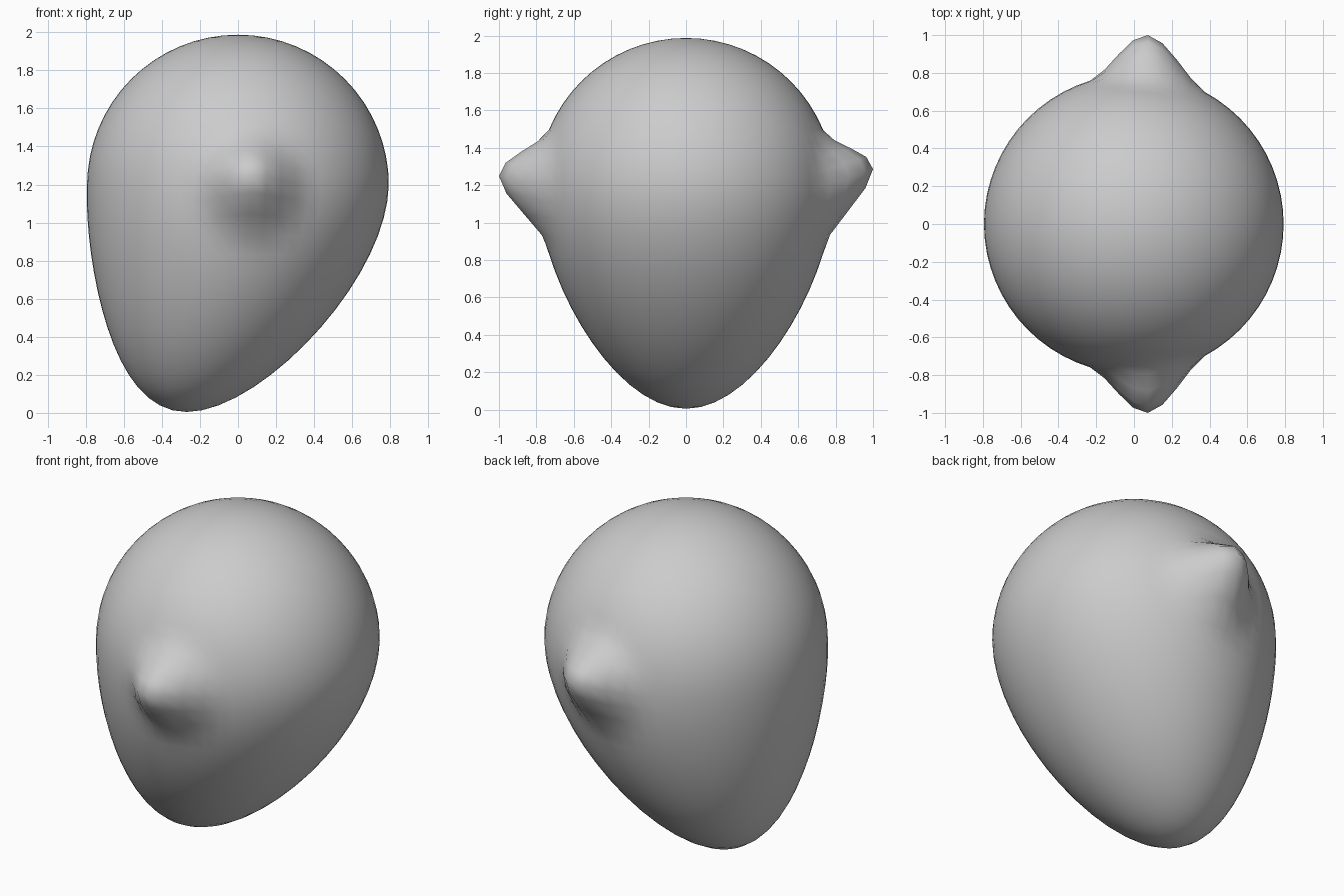
import bpy, bmesh
from mathutils import Vector

if "Cube" in bpy.data.objects:
    bpy.data.objects.remove(bpy.data.objects["Cube"])

R, CZ = 0.793, 1.194


def pull(bm, anchor, move, radius):
    """Drag the vertex nearest the anchor, its neighbours following with a smooth falloff."""
    anchor = Vector(anchor)
    centre = min(bm.verts, key=lambda v: (v.co - anchor).length).co.copy()
    for v in bm.verts:
        f = 1 - (v.co - centre).length / radius
        if f > 0:
            v.co += Vector(move) * (3 * f * f - 2 * f ** 3)


# Round ball for the skull
bm = bmesh.new()
bmesh.ops.create_uvsphere(bm, u_segments=64, v_segments=32, radius=R)
bmesh.ops.translate(bm, verts=bm.verts, vec=(0, 0, CZ))

# Pointed chin, drawn down and to the left
pull(bm, (0, 0, CZ - R), (-0.27, 0, R - CZ + 0.005), 1.16)

# Pointed ears at front and back
pull(bm, (0.078, -R, CZ), (-0.004, -0.211, 0.057), 0.32)
pull(bm, (0.078, R, CZ), (-0.004, 0.211, 0.093), 0.32)

mesh = bpy.data.meshes.new("head")
bm.to_mesh(mesh)
bm.free()
mesh.shade_smooth()
head = bpy.data.objects.new("head", mesh)
bpy.context.collection.objects.link(head)
